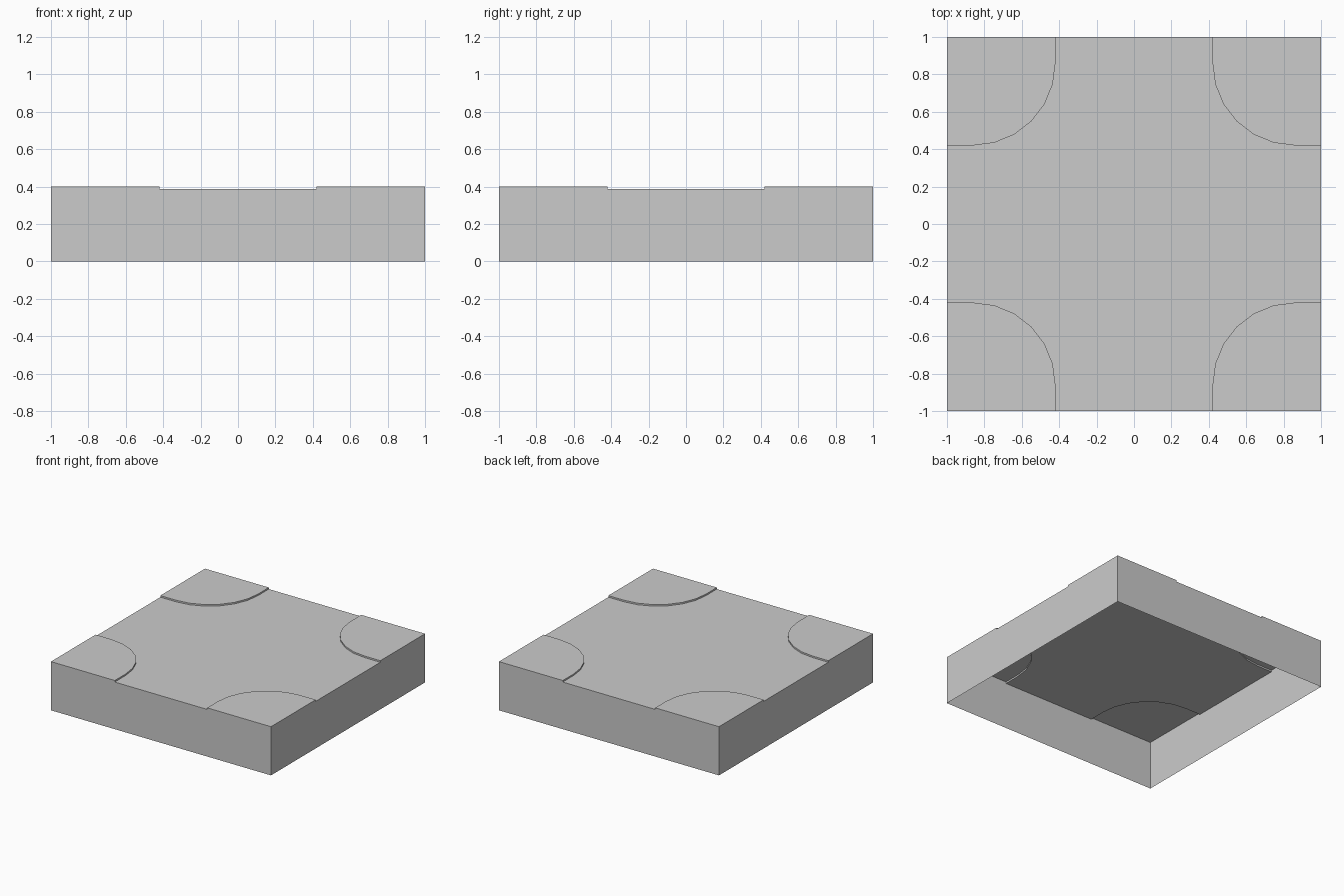
import bpy
import bmesh
from math import sin, cos, pi

cube = bpy.data.objects.get("Cube")
if cube:
    bpy.data.objects.remove(cube, do_unlink=True)

HALF, TOP, ROAD = 1.0, 0.40, 0.387     # half width, corner height, sunken height
EDGE, RADIUS, STEPS = 0.42, 0.44, 6    # corner pad edge and its rounding

grey = bpy.data.materials.new("plain grey")
grey.use_nodes = True
colour = (0.6, 0.6, 0.6, 1)
grey.diffuse_color = colour
grey.node_tree.nodes["Principled BSDF"].inputs["Base Color"].default_value = colour


def make_object(name, polygons):
    """Flat-shaded mesh from a list of polygons given as points."""
    bm = bmesh.new()
    for points in polygons:
        bm.faces.new([bm.verts.new(p) for p in points])
    bmesh.ops.remove_doubles(bm, verts=bm.verts, dist=0.0001)
    mesh = bpy.data.meshes.new(name)
    bm.to_mesh(mesh)
    bm.free()
    mesh.materials.append(grey)
    obj = bpy.data.objects.new(name, mesh)
    bpy.context.collection.objects.link(obj)


def turn(p, quarter):
    """Rotate a point by quarter turns about the z axis."""
    x, y, z = p
    for _ in range(quarter):
        x, y = -y, x
    return x, y, z


def kerb(quarter, z):
    """Rounded inner border of one corner pad, counter-clockwise around the road."""
    c = EDGE + RADIUS
    arc = [(c - RADIUS * sin(a), c - RADIUS * cos(a))
           for a in (i * pi / 2 / STEPS for i in range(STEPS + 1))]
    path = [(HALF, EDGE)] + arc + [(EDGE, HALF)]
    return [turn((x, y, z), quarter) for x, y in path]


# Sunken cross-shaped road
make_object("road_surface", [[p for q in range(4) for p in kerb(q, ROAD)]])

# Raised corner pads with their kerb risers
names = ["back_left_corner", "front_left_corner", "front_right_corner", "back_right_corner"]
for q, name in zip((0, 3, 2, 1), names):
    low, high = kerb(q, ROAD), kerb(q, TOP)
    pad = [turn((HALF, HALF, TOP), q)] + high[::-1]
    risers = [[low[i + 1], low[i], high[i], high[i + 1]] for i in range(len(low) - 1)]
    make_object(name, [pad] + risers)

# Side walls, notched where the road meets the edge; the underside is open
outline = [(-HALF, 0), (HALF, 0), (HALF, TOP), (EDGE, TOP), (EDGE, ROAD),
           (-EDGE, ROAD), (-EDGE, TOP), (-HALF, TOP)]
walls = [[turn((x, -HALF, z), q) for x, z in outline] for q in range(4)]
make_object("side_walls", walls)
